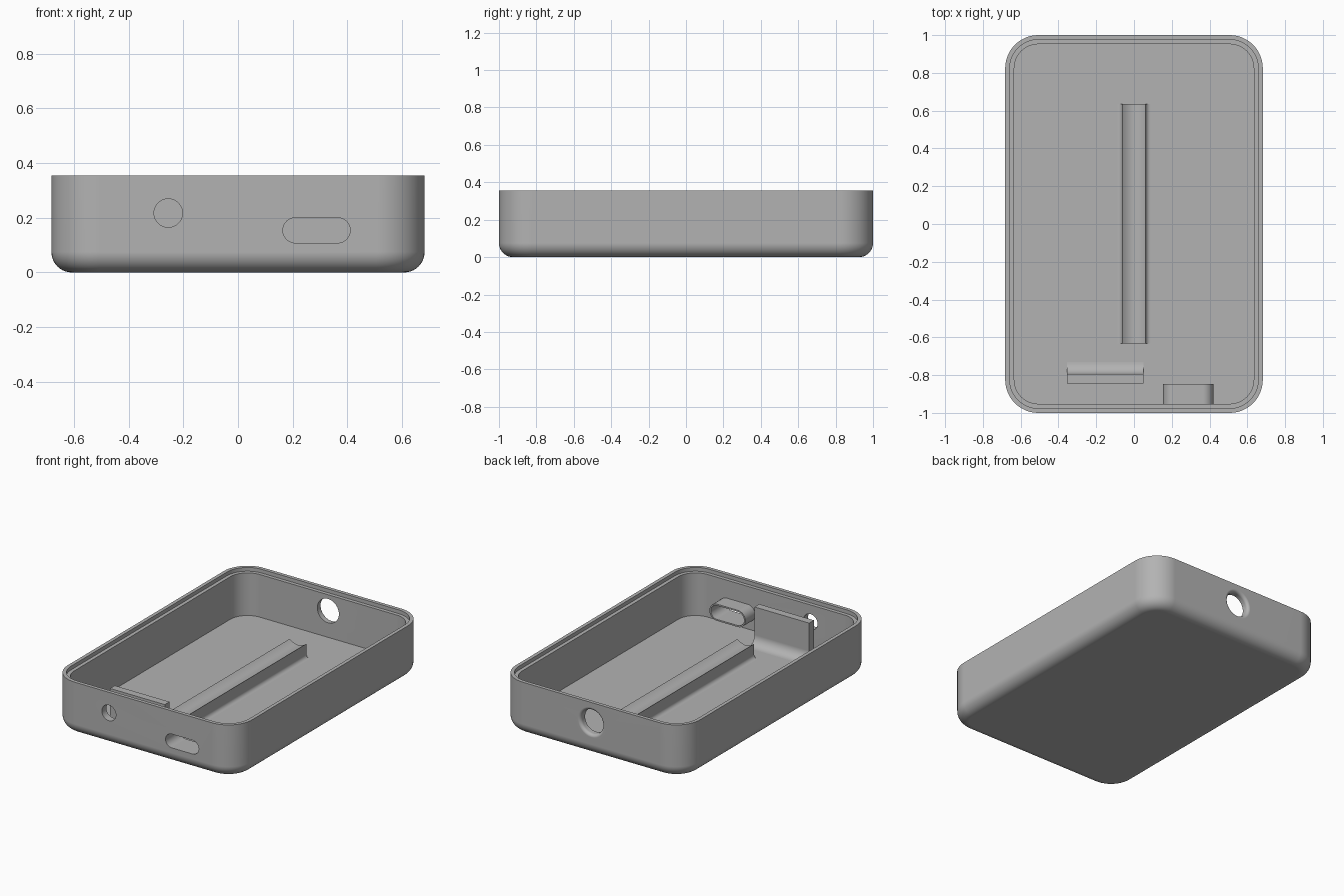
import bpy, bmesh, math
from mathutils import Matrix, Vector

cube = bpy.data.objects.get("Cube")
if cube:
    bpy.data.objects.remove(cube, do_unlink=True)

grey = bpy.data.materials.new("plain grey")
grey.use_nodes = True
COLOUR = (0.45, 0.45, 0.45, 1)
grey.diffuse_color = COLOUR
grey.node_tree.nodes["Principled BSDF"].inputs["Base Color"].default_value = COLOUR

HX, HY, TOP, FLOOR = 0.682, 1.0, 0.355, 0.045
WALL, CORNER, FILLET = 0.048, 0.175, 0.075


def arc(cx, cy, r, a0, a1, n):
    """Points on an arc, angles in degrees."""
    return [(cx + r * math.cos(math.radians(a0 + (a1 - a0) * i / n)),
             cy + r * math.sin(math.radians(a0 + (a1 - a0) * i / n))) for i in range(n + 1)]


def rounded_rect(hx, hy, r, n=12):
    pts = []
    for k, (sx, sy) in enumerate([(1, 1), (-1, 1), (-1, -1), (1, -1)]):
        pts += arc(sx * (hx - r), sy * (hy - r), r, 90 * k, 90 * k + 90, n)
    return pts


def loft(name, loops):
    """Solid skinned through equal-length loops of 3D points, capped at both ends."""
    bm = bmesh.new()
    rings = [[bm.verts.new(p) for p in loop] for loop in loops]
    for a, b in zip(rings, rings[1:]):
        for i in range(len(a)):
            j = (i + 1) % len(a)
            bm.faces.new((a[i], a[j], b[j], b[i]))
    bm.faces.new(rings[0])
    bm.faces.new(rings[-1])
    bmesh.ops.remove_doubles(bm, verts=bm.verts, dist=1e-5)
    bmesh.ops.recalc_face_normals(bm, faces=bm.faces)
    mesh = bpy.data.meshes.new(name)
    bm.to_mesh(mesh)
    bm.free()
    mesh.materials.append(grey)
    obj = bpy.data.objects.new(name, mesh)
    bpy.context.collection.objects.link(obj)
    return obj


def along_y(pts, y, cx=0, cz=0):
    return [(cx + x, y, cz + z) for x, z in pts]


def cut(obj, cutter):
    mod = obj.modifiers.new("cut", "BOOLEAN")
    mod.operation, mod.solver, mod.object = "DIFFERENCE", "EXACT", cutter
    bpy.context.view_layer.objects.active = obj
    bpy.ops.object.modifier_apply(modifier=mod.name)


def finish(obj):
    bpy.ops.object.select_all(action="DESELECT")
    obj.select_set(True)
    bpy.context.view_layer.objects.active = obj
    bpy.ops.object.shade_smooth_by_angle(angle=math.radians(30))
    mod = obj.modifiers.new("even shading", "WEIGHTED_NORMAL")
    mod.keep_sharp = True


# Tray shell: filleted base, outer wall, stepped rim, inner wall, floor
def tray_loop(inset, z):
    return [(x, y, z) for x, y in rounded_rect(HX - inset, HY - inset, CORNER - inset)]


base = [(FILLET - dx, FILLET + dz) for dx, dz in arc(0, 0, FILLET, -90, 0, 10)]
steps = base + [(0, TOP), (WALL / 2, TOP), (WALL / 2, TOP - 0.025),
                (WALL, TOP - 0.025), (WALL, FLOOR)]
tray = loft("tray_shell", [tray_loop(i, z) for i, z in steps])

# Port sleeve behind the front wall
PORT_X, PORT_Z = 0.287, 0.154
sleeve = loft("port_sleeve", [along_y(rounded_rect(0.133, 0.056, 0.056), y, PORT_X, PORT_Z)
                              for y in (-0.97, -0.847)])

# Cutters: port slot, small round front hole, flared round back hole
slot = loft("slot_cutter", [along_y(rounded_rect(0.123, 0.046, 0.046), y, PORT_X, PORT_Z)
                            for y in (-1.1, -0.8)])
small_hole = loft("small_hole_cutter", [along_y(arc(0, 0, 0.052, 0, 352.5, 47), y, -0.255, 0.217)
                                        for y in (-1.1, -0.9)])
flare = [(0.1 - r, 1 - 0.02 + d) for r, d in arc(0, 0, 0.02, 0, 90, 6)]
flare = [(0.08 + 0.02 - (r - 0.08), y) for r, y in flare]
flare = [(0.08, 0.9)] + [(0.1 - c, 0.98 + s) for c, s in arc(0, 0, 0.02, 0, 90, 6)] + [(0.1, 1.1)]
back_hole = loft("back_hole_cutter", [along_y(arc(0, 0, r, 0, 352.5, 47), y, 0, 0.222)
                                      for r, y in flare])
for cutter in (slot, small_hole, back_hole):
    cut(tray, cutter)
cut(sleeve, slot)
for cutter in (slot, small_hole, back_hole):
    bpy.data.objects.remove(cutter, do_unlink=True)

# Central rail: dished top and filleted feet
RAIL_TOP, FOOT = FLOOR + 0.095, 0.025
half = arc(0.062 + FOOT, FLOOR + FOOT, FOOT, 270, 180, 8) + [(0.062, RAIL_TOP)]
dish = [(0.062 * t / 6, RAIL_TOP - 0.025 * (1 - (t / 6) ** 2)) for t in range(5, -1, -1)]
side = [(0.062 + FOOT, FLOOR - 0.01)] + half + dish
profile = side + [(-x, z) for x, z in reversed(side[:-1])]
rail = loft("centre_rail", [along_y(profile, y) for y in (-0.632, 0.635)])

# Upright stop plate with a filleted foot on its inner side
R = 0.065
stop = [(-0.845, FLOOR - 0.01), (-0.845, 0.295), (-0.795, 0.295)]
stop += arc(-0.795 + R, FLOOR + R, R, 180, 270, 10) + [(-0.795 + R, FLOOR - 0.01)]
plate = loft("stop_plate", [[(x, y, z) for y, z in stop] for x in (-0.355, 0.05)])

for part in (tray, sleeve, rail, plate):
    finish(part)
